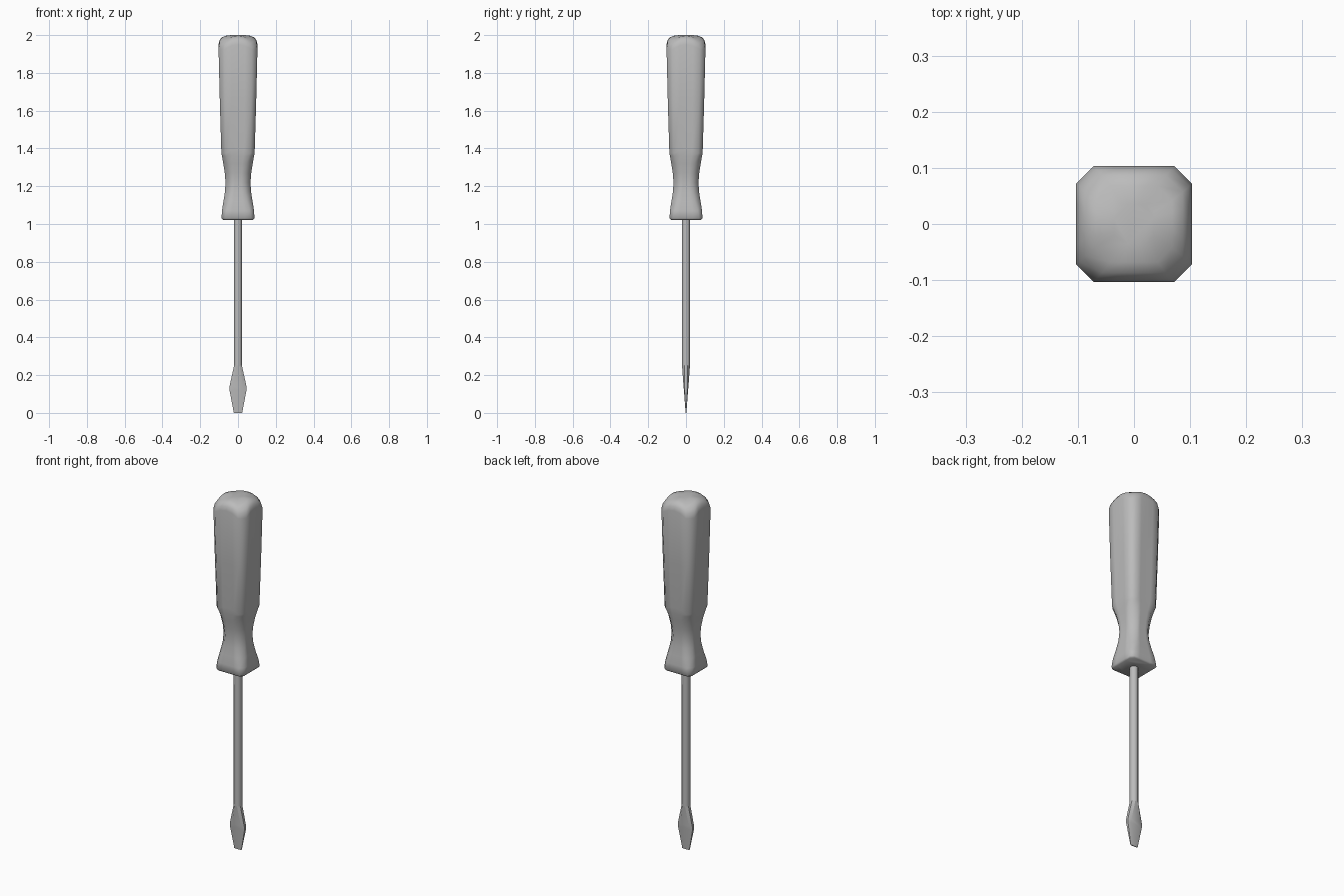
import bpy, bmesh, math

cube = bpy.data.objects.get("Cube")
if cube:
    bpy.data.objects.remove(cube, do_unlink=True)


def make_material(name, rgb):
    mat = bpy.data.materials.new(name)
    mat.use_nodes = True
    color = (*rgb, 1)
    mat.diffuse_color = color
    mat.node_tree.nodes["Principled BSDF"].inputs["Base Color"].default_value = color
    return mat


grey = make_material("plain grey", (0.5, 0.5, 0.5))


def loft(name, rings, angle):
    """Skin a stack of equal-length point rings and cap both ends."""
    bm = bmesh.new()
    loops = [[bm.verts.new(p) for p in ring] for ring in rings]
    n = len(loops[0])
    for a, b in zip(loops, loops[1:]):
        for i in range(n):
            j = (i + 1) % n
            bm.faces.new((a[i], a[j], b[j], b[i]))
    bm.faces.new(loops[0][::-1])
    bm.faces.new(loops[-1])
    bmesh.ops.recalc_face_normals(bm, faces=bm.faces[:])
    mesh = bpy.data.meshes.new(name)
    bm.to_mesh(mesh)
    bm.free()
    obj = bpy.data.objects.new(name, mesh)
    bpy.context.collection.objects.link(obj)
    mesh.materials.append(grey)
    bpy.ops.object.select_all(action="DESELECT")
    obj.select_set(True)
    bpy.context.view_layer.objects.active = obj
    bpy.ops.object.shade_smooth_by_angle(angle=math.radians(angle))
    return obj


def grip_ring(z, half, flat, drop=0):
    """Square section with cut corners; drop lowers the corners."""
    side = [(half, t * flat, z - drop * t * t) for t in (-1, -0.5, 0, 0.5, 1)]
    ring = []
    for k in range(4):
        c, s = round(math.cos(k * math.pi / 2)), round(math.sin(k * math.pi / 2))
        ring += [(c * x - s * y, s * x + c * y, h) for x, y, h in side]
    return ring


# Handle: flange, waist, tapered grip and domed end
grip_profile = [
    (1.022, 0.080, 0.064, 0), (1.03, 0.087, 0.070, 0), (1.07, 0.085, 0.062, 0),
    (1.12, 0.077, 0.048, 0), (1.17, 0.069, 0.038, 0), (1.22, 0.066, 0.034, 0),
    (1.27, 0.070, 0.037, 0), (1.32, 0.078, 0.045, 0), (1.36, 0.085, 0.058, 0),
    (1.395, 0.088, 0.065, 0.02), (1.65, 0.096, 0.069, 0.01),
    (1.95, 0.103, 0.0725, 0.025), (1.972, 0.098, 0.067, 0.02),
    (1.987, 0.087, 0.057, 0.014), (1.996, 0.068, 0.042, 0.008),
    (2.0, 0.035, 0.021, 0.002),
]
loft("handle", [grip_ring(*row) for row in grip_profile], 60)


def rod_ring(z, wide, thick, corner):
    """Eight-sided section; corner is the length kept on each flat."""
    a, b = wide * corner, thick * corner
    quarter = [(wide, b), (a, thick)]
    half = quarter + [(-x, y) for x, y in quarter[::-1]]
    return [(x, y, z) for x, y in half + [(-x, -y) for x, y in half]]


# Shaft: plain eight-sided rod running into the handle
loft("shaft", [rod_ring(1.04, 0.021, 0.021, 0.414),
               rod_ring(0.25, 0.021, 0.021, 0.414)], 50)

# Blade: flared then narrowed, thinning to the tip
loft("blade", [rod_ring(0.25, 0.021, 0.021, 0.414),
               rod_ring(0.14, 0.045, 0.013, 0.6),
               rod_ring(0.12, 0.045, 0.011, 0.65),
               rod_ring(0.0, 0.022, 0.002, 0.8)], 25)
